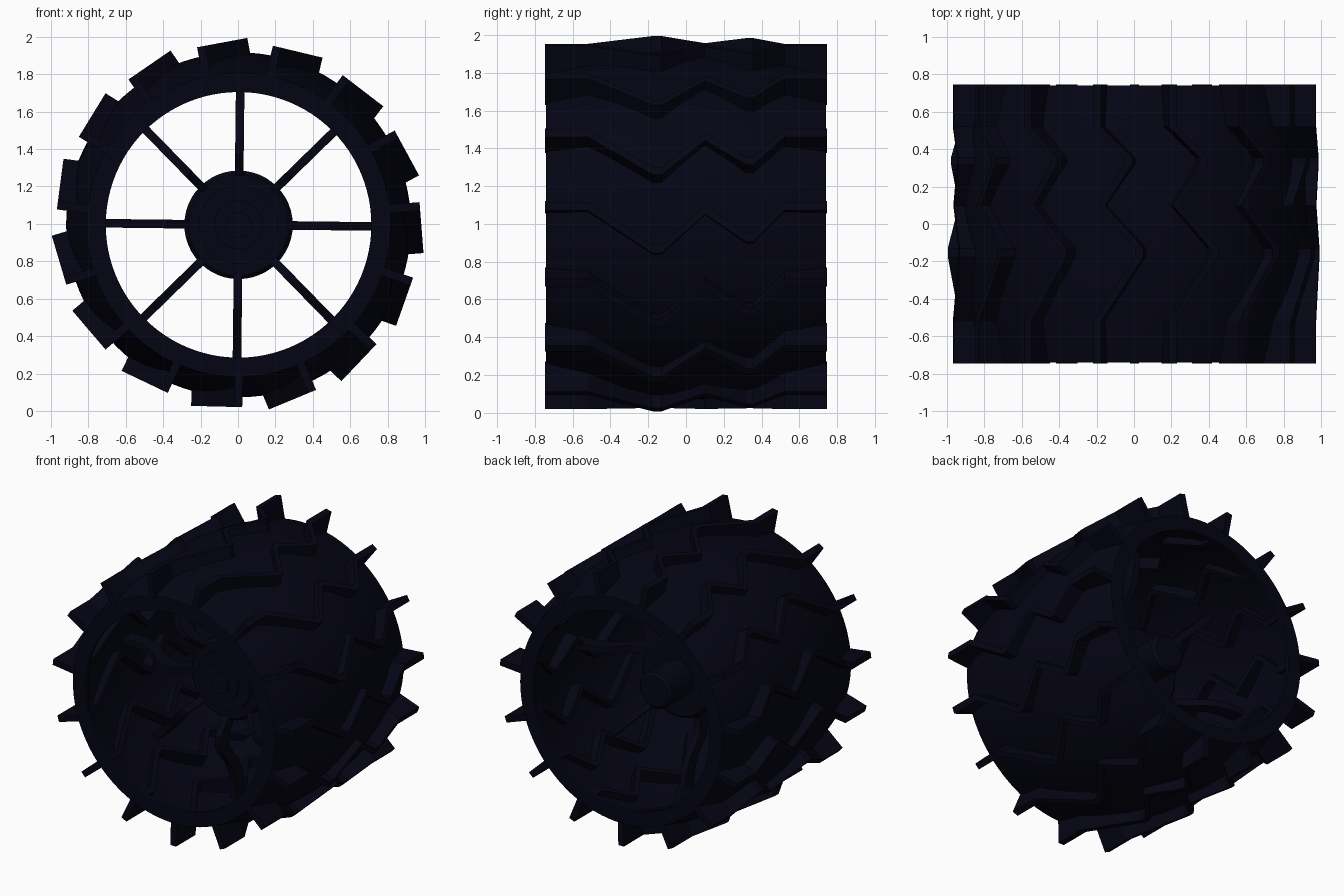
import bpy, bmesh, math
from mathutils import Vector

if "Cube" in bpy.data.objects:
    bpy.data.objects.remove(bpy.data.objects["Cube"])

CX, CZ = 0.003, 0.995          # wheel axle position

mat = bpy.data.materials.new("dark_navy")
mat.diffuse_color = (0.0015, 0.0014, 0.007, 1)
mat.use_nodes = True
mat.node_tree.nodes["Principled BSDF"].inputs["Base Color"].default_value = mat.diffuse_color


def finish(name, bm, smooth=False):
    bmesh.ops.recalc_face_normals(bm, faces=bm.faces)
    me = bpy.data.meshes.new(name)
    bm.to_mesh(me)
    bm.free()
    ob = bpy.data.objects.new(name, me)
    bpy.context.collection.objects.link(ob)
    me.materials.append(mat)
    ob.location = (CX, 0, CZ)
    if smooth:
        bpy.ops.object.select_all(action='DESELECT')
        ob.select_set(True)
        bpy.context.view_layer.objects.active = ob
        bpy.ops.object.shade_smooth_by_angle(angle=math.radians(35))
    return ob


def polar(angle, h, t, y):
    """Point at distance h along the radial direction and t clockwise from it."""
    c, s = math.cos(angle), math.sin(angle)
    return Vector((c * h + s * t, y, s * h - c * t))


def lathe(name, profile, steps):
    """Spin a closed (radius, y) loop around the axle."""
    bm = bmesh.new()
    rings = [[bm.verts.new(polar(2 * math.pi * i / steps, r, 0, y)) for r, y in profile]
             for i in range(steps)]
    n = len(profile)
    for i in range(steps):
        a, b = rings[i], rings[(i + 1) % steps]
        for j in range(n):
            k = (j + 1) % n
            bm.faces.new((a[j], a[k], b[k], b[j]))
    bmesh.ops.remove_doubles(bm, verts=bm.verts, dist=1e-5)
    return finish(name, bm, True)


def strip_prism(bm, a_low, a_high, b_low, b_high):
    """Solid strip running along four matching rails."""
    rails = [[bm.verts.new(p) for p in rail] for rail in (a_low, a_high, b_high, b_low)]
    for i in range(len(a_low) - 1):
        for j in range(4):
            p, q = rails[j], rails[(j + 1) % 4]
            bm.faces.new((p[i], q[i], q[i + 1], p[i + 1]))
    for end in (0, -1):
        bm.faces.new([r[end] for r in rails])


# barrel shaped shell with a narrow flange at each open end
W = 0.74
ys = [W * (i / 8 - 1) for i in range(17)]
outer = [(0.812 + 0.11 * (1 - (y / W) ** 2), y) for y in ys]
inner = [(r - 0.025, y) for r, y in reversed(outer) if abs(y) < W - 0.05]
lathe("barrel_shell", outer + [(0.71, W), (0.71, W - 0.03)] + inner
      + [(0.71, -W + 0.03), (0.71, -W)], 96)

# fifteen zigzag tread lugs, straight at both ends
zigzag = [(-0.745, 0), (-0.52, 0), (-0.175, 0.228), (-0.13, 0.228), (0.10, 0.02),
          (0.32, 0.168), (0.355, 0.168), (0.52, 0), (0.745, 0)]
bm = bmesh.new()
for k in range(15):
    ang = math.radians(100.5 - 24 * k)
    rails = [[polar(ang, h, t + d, y) for y, t in zigzag]
             for h, d in ((0.80, 0), (0.974, 0), (0.80, -0.045), (0.974, -0.045))]
    strip_prism(bm, *rails)
finish("tread_lugs", bm)

# stepped hub with a rear axle stub
lathe("hub", [(0, -0.22), (0.07, -0.22), (0.07, -0.20), (0.13, -0.20), (0.13, -0.17),
              (0.21, -0.17), (0.21, -0.14), (0.27, -0.14), (0.29, -0.12), (0.29, 0.08),
              (0.27, 0.10), (0.13, 0.10), (0.13, 0.34), (0.11, 0.36), (0, 0.36)], 48)

# eight curved spring spokes, leaning slightly clockwise
curve = [(0.22, -0.06), (0.30, -0.12), (0.38, -0.18), (0.46, -0.18), (0.54, -0.13),
         (0.62, -0.06), (0.70, -0.02), (0.80, 0.0), (0.90, 0.0)]
bm = bmesh.new()
for k in range(8):
    ang = math.radians(45 * k)
    rails = [[polar(ang, r, t + 0.012 * r, y + d) for r, y in curve]
             for t, d in ((-0.023, -0.05), (0.023, -0.05), (-0.023, 0.05), (0.023, 0.05))]
    strip_prism(bm, *rails)
finish("spokes", bm, True)
